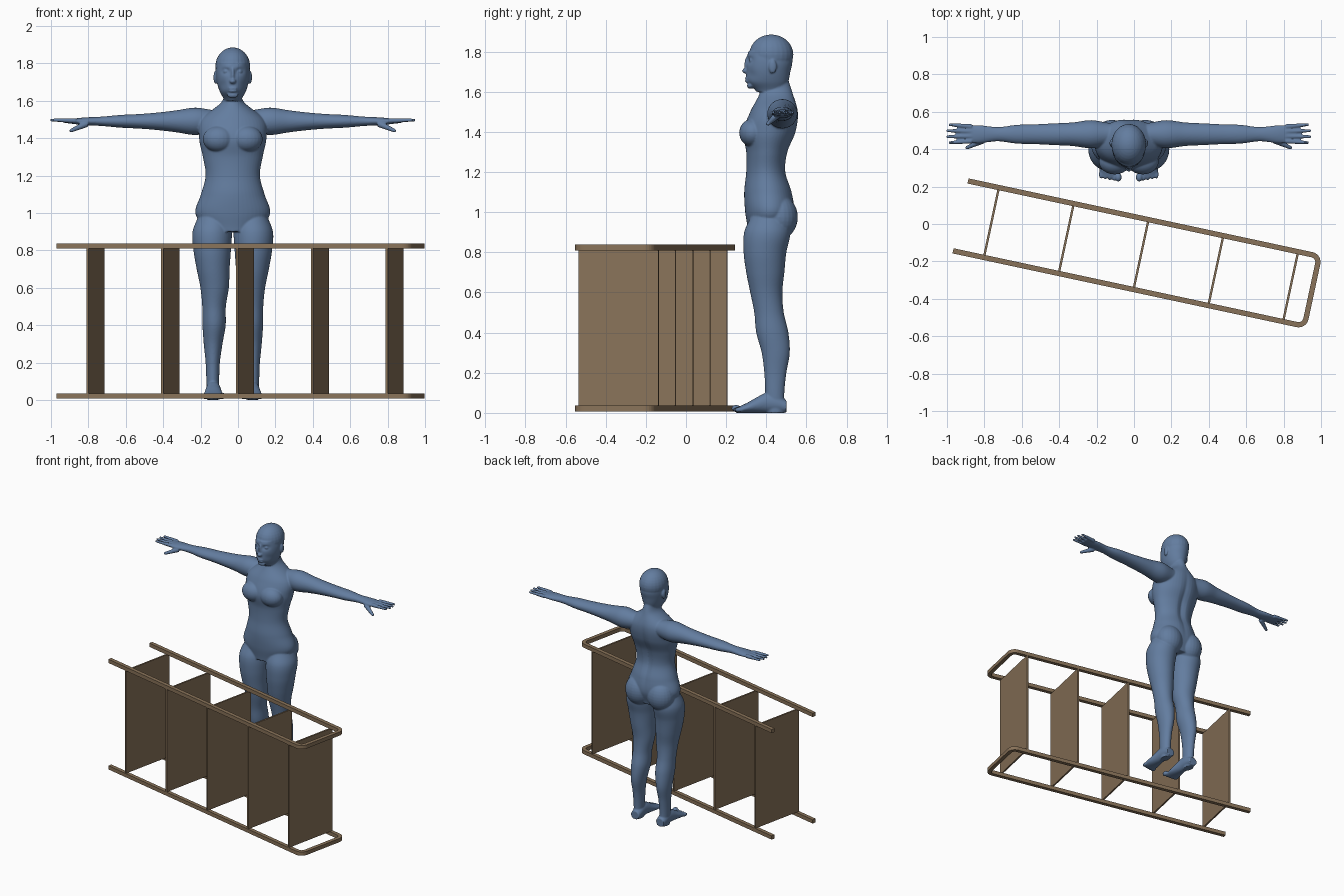
import bpy, bmesh, math
from mathutils import Vector, Matrix

cube = bpy.data.objects.get("Cube")
if cube:
    bpy.data.objects.remove(cube, do_unlink=True)


def material(name, colour):
    mat = bpy.data.materials.new(name)
    mat.use_nodes = True
    mat.diffuse_color = (*colour, 1)
    mat.node_tree.nodes["Principled BSDF"].inputs["Base Color"].default_value = (*colour, 1)
    return mat


wood = material("brown wood", (.25, .17, .1))
blue = material("slate blue", (.125, .205, .35))


def finish(bm, name, mat):
    bmesh.ops.recalc_face_normals(bm, faces=bm.faces)
    mesh = bpy.data.meshes.new(name)
    bm.to_mesh(mesh)
    bm.free()
    mesh.materials.append(mat)
    obj = bpy.data.objects.new(name, mesh)
    bpy.context.collection.objects.link(obj)
    return obj


def placed(centre, size):
    return Matrix.Translation(centre) @ Matrix.Diagonal((*size, 1))


# Rack: two U-shaped rails joined by upright panels
TURN = math.radians(-12.1)
START, END, NEAR, FAR = -.916, 1.005, -.343, .039
BEND, HALF = .04, .014
BOTTOM, TOP = .008, .81
PANELS, FIRST_PANEL, PANEL_GAP = 5, -.747, .409


def u_outline(offset):
    points = [(START, FAR + offset)]
    radius = BEND + offset
    for centre, turn in ((FAR - BEND, math.pi / 2), (NEAR + BEND, 0)):
        for i in range(9):
            angle = turn - math.pi / 2 * i / 8
            points.append((END - BEND + radius * math.cos(angle),
                           centre + radius * math.sin(angle)))
    return points + [(START, NEAR - offset)]


def rail(name, z):
    bm = bmesh.new()
    outline = u_outline(HALF) + u_outline(-HALF)[::-1]
    face = bm.faces.new([bm.verts.new((u, v, z)) for u, v in outline])
    lifted = bmesh.ops.extrude_face_region(bm, geom=[face])["geom"]
    bmesh.ops.translate(bm, vec=(0, 0, 2 * HALF),
                        verts=[item for item in lifted if isinstance(item, bmesh.types.BMVert)])
    finish(bm, name, wood).rotation_euler.z = TURN


rail("bottom_rail", BOTTOM)
rail("top_rail", TOP)
panel_foot = BOTTOM + 2 * HALF
for i in range(PANELS):
    bm = bmesh.new()
    centre = (FIRST_PANEL + PANEL_GAP * i, (FAR + NEAR) / 2, (TOP + panel_foot) / 2)
    size = (.012, FAR - NEAR + 2 * HALF - .004, TOP - panel_foot)
    bmesh.ops.create_cube(bm, size=1, matrix=placed(centre, size))
    finish(bm, f"panel_{i + 1}", wood).rotation_euler.z = TURN

# Figure: overlapping lofts and rounded forms fused into one smooth skin
body = bmesh.new()
SEGMENTS, STEPS = 48, 8


def smooth_rows(rows):
    """Catmull-Rom curve through evenly spaced sections."""
    rows = [Vector(row) for row in rows]
    padded = [rows[0], *rows, rows[-1]]
    for a, b, c, d in zip(padded, padded[1:], padded[2:], padded[3:]):
        for step in range(STEPS):
            t = step / STEPS
            yield b + ((c - a) * t + (2 * a - 5 * b + 4 * c - d) * t ** 2
                       + (3 * b - a - 3 * c + d) * t ** 3) / 2
    yield rows[-1]


def loft(axis, start, spacing, rows, side=1):
    """Each row is an ellipse: two centre coordinates, then two half widths."""
    rings = []
    for i, (a, b, half_a, half_b) in enumerate(smooth_rows(rows)):
        along = start + spacing * i / STEPS
        ring = []
        for k in range(SEGMENTS):
            angle = math.tau * k / SEGMENTS
            point = [a + half_a * math.cos(angle), b + half_b * math.sin(angle)]
            point.insert("xyz".index(axis), along)
            point[0] *= side
            ring.append(body.verts.new(point))
        rings.append(ring)
    for low, high in zip(rings, rings[1:]):
        for k in range(SEGMENTS):
            body.faces.new((low[k - 1], low[k], high[k], high[k - 1]))
    body.faces.new(rings[0])
    body.faces.new(rings[-1])
    return [vert for ring in rings for vert in ring]


def upright(start, spacing, rows, side=1):
    """Rows give centre x, half width, front y and back y."""
    return loft("z", start, spacing,
                [(x, (front + back) / 2, half, (back - front) / 2) for x, half, front, back in rows],
                side)


def blob(centre, size):
    bmesh.ops.create_uvsphere(body, u_segments=24, v_segments=16, radius=1,
                              matrix=placed(centre, size))


def digit(base, tip, thick, thin):
    """Tapered finger with a rounded end."""
    base, tip = Vector(base), Vector(tip)
    way = tip - base
    turn = way.to_track_quat("Z", "Y").to_matrix().to_4x4()
    bmesh.ops.create_cone(body, cap_ends=True, segments=16, radius1=thick, radius2=thin,
                          depth=way.length, matrix=Matrix.Translation((base + tip) / 2) @ turn)
    blob(tip, (thin, thin, thin))


def push(verts, x, z, width, height, depth, front):
    """Soft push along y on the front or the back half."""
    for vert in verts:
        if (vert.co.y < .42) == front:
            spread = ((vert.co.x - x) / width) ** 2 + ((vert.co.z - z) / height) ** 2
            vert.co.y += depth * math.exp(-spread)


# torso and neck, with a hollow along the spine
torso = upright(.9, .1, [
    (0, .15, .31, .51), (0, .2, .295, .54), (0, .17, .29, .53), (0, .145, .3, .5),
    (0, .16, .3, .51), (0, .18, .285, .55), (0, .17, .32, .56), (0, .055, .37, .53),
    (0, .05, .38, .5)])
push(torso, 0, 1.27, .025, .2, -.016, False)

# skull and face
blob((0, .425, 1.785), (.093, .11, .1))
face = upright(1.6, .05, [
    (0, .045, .35, .49), (0, .07, .305, .51), (0, .085, .3, .52),
    (0, .09, .302, .53), (0, .085, .31, .52)])

# nose, lips and chin
blob((0, .31, 1.735), (.011, .02, .045))
blob((0, .302, 1.704), (.018, .023, .014))
for z in (1.652, 1.666):
    blob((0, .304, z), (.023, .01, .007))
blob((0, .32, 1.63), (.03, .016, .016))

for side in (1, -1):
    # eye socket, brow, cheek, eye and ear
    push(face, side * .036, 1.757, .02, .014, .014, True)
    push(face, side * .034, 1.782, .025, .01, -.004, True)
    push(face, side * .055, 1.68, .02, .025, .006, True)
    blob((side * .036, .325, 1.756), (.015, .012, .01))
    blob((side * .092, .432, 1.725), (.011, .02, .035))

    # chest and seat
    blob((side * .075, .333, 1.395), (.085, .068, .07))
    blob((side * .09, .465, .975), (.1, .092, .11))

    # leg, from hip to sole
    upright(1, -.1, [
        (.1, .08, .33, .5), (.11, .105, .29, .52), (.11, .1, .287, .5), (.105, .088, .3, .49),
        (.097, .076, .32, .48), (.1, .063, .34, .487), (.1, .062, .35, .51), (.105, .05, .377, .517),
        (.107, .038, .39, .5), (.107, .034, .395, .49), (.107, .03, .4, .49)], side)

    # foot, flat on the ground, and toes
    foot = [(.05, .014), (.053, .024), (.046, .038), (.04, .05), (.038, .047), (.034, .032)]
    loft("y", .25, .05, [(.104, tall, wide, tall) for wide, tall in foot], side)
    for i in range(5):
        size = .012 if i else .018
        blob((side * (.056 + .023 * i), .25 + .004 * i, size + .004), (size, .024, size))

    # arm, from shoulder to knuckles
    arm = [(.06, .06), (.075, .073), (.063, .059), (.058, .047), (.053, .039),
           (.05, .034), (.038, .025), (.048, .02), (.045, .009)]
    loft("x", .1, .1, [(.48, 1.49, deep, tall) for deep, tall in arm], side)

    # fingers and thumb
    for i in range(4):
        reach = .975 - .012 * abs(i - 1.5)
        digit((side * .84, .443 + .026 * i, 1.493), (side * reach, .435 + .032 * i, 1.497),
              .014, .008)
    digit((side * .78, .447, 1.477), (side * .865, .408, 1.44), .018, .01)

figure = finish(body, "figure", blue)
figure.location.x = -.028
fuse = figure.modifiers.new("fuse", "REMESH")
fuse.mode = "VOXEL"
fuse.voxel_size = .005
fuse.use_smooth_shade = True
relax = figure.modifiers.new("relax", "SMOOTH")
relax.factor = .5
relax.iterations = 4
